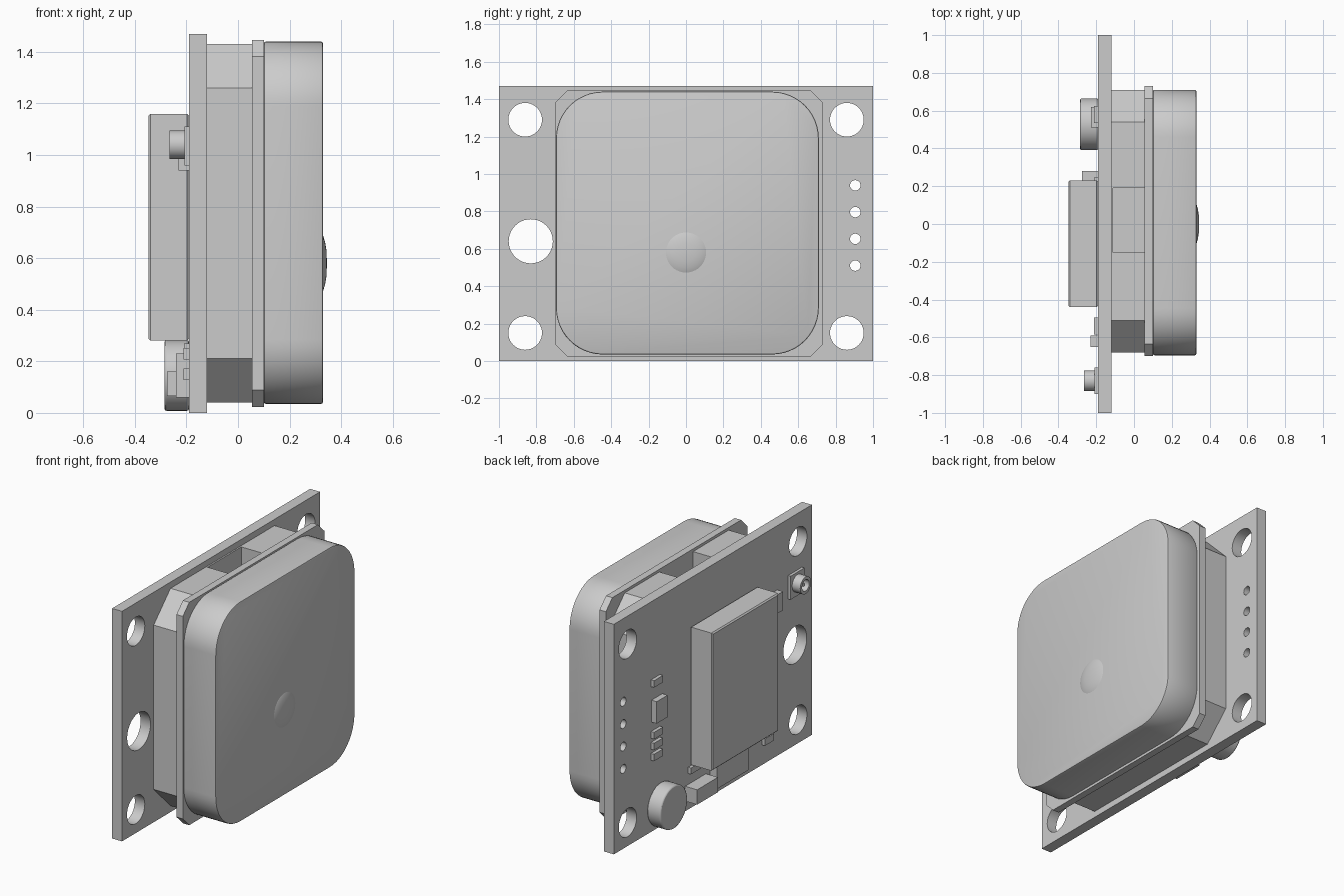
import bpy, bmesh, math
from mathutils import Matrix

cube = bpy.data.objects.get("Cube")
if cube:
    bpy.data.objects.remove(cube, do_unlink=True)

grey = bpy.data.materials.new("plain grey")
grey.use_nodes = True
grey.diffuse_color = (0.6, 0.6, 0.6, 1)
grey.node_tree.nodes["Principled BSDF"].inputs["Base Color"].default_value = (0.6, 0.6, 0.6, 1)

BACK, FRONT = -0.19, -0.12      # the two faces of the circuit board


def finish(bm, name):
    bmesh.ops.recalc_face_normals(bm, faces=bm.faces)
    mesh = bpy.data.meshes.new(name)
    bm.to_mesh(mesh)
    bm.free()
    mesh.materials.append(grey)
    obj = bpy.data.objects.new(name, mesh)
    bpy.context.collection.objects.link(obj)
    return obj


def activate(obj):
    bpy.ops.object.select_all(action='DESELECT')
    obj.select_set(True)
    bpy.context.view_layer.objects.active = obj


def smooth(obj):
    activate(obj)
    bpy.ops.object.shade_smooth_by_angle(angle=math.radians(35))


def slab(name, x, y, z, corner=0, segments=1, edge=0, edge_segments=1):
    """Box along x with optional cut or rounded corners and softened rims."""
    bm = bmesh.new()
    bmesh.ops.create_cube(bm, size=1)
    for v in bm.verts:
        v.co = [r[0] if c < 0 else r[1] for c, r in zip(v.co, (x, y, z))]
    if corner:
        along = [e for e in bm.edges if abs(e.verts[0].co.x - e.verts[1].co.x) > 1e-4]
        bmesh.ops.bevel(bm, geom=along, offset=corner, segments=segments,
                        profile=0.5, affect='EDGES')
    if edge:
        rims = [e for e in bm.edges if abs(e.verts[0].co.x - e.verts[1].co.x) < 1e-4]
        bmesh.ops.bevel(bm, geom=rims, offset=edge, segments=edge_segments,
                        profile=0.5, affect='EDGES')
    return finish(bm, name)


def add_disc(bm, x0, x1, y, z, r, r_end=None, segments=40):
    turn = Matrix.Translation(((x0 + x1) / 2, y, z)) @ Matrix.Rotation(math.pi / 2, 4, 'Y')
    bmesh.ops.create_cone(bm, cap_ends=True, segments=segments, radius1=r,
                          radius2=r if r_end is None else r_end,
                          depth=abs(x1 - x0), matrix=turn)


def disc(name, *args, **kw):
    bm = bmesh.new()
    add_disc(bm, *args, **kw)
    return finish(bm, name)


def cut(obj, cutter):
    mod = obj.modifiers.new("cut", 'BOOLEAN')
    mod.object, mod.operation, mod.solver = cutter, 'DIFFERENCE', 'EXACT'
    activate(obj)
    bpy.ops.object.modifier_apply(modifier=mod.name)
    bpy.data.objects.remove(cutter, do_unlink=True)


# Circuit board with mounting, cable and pin holes
board = slab("circuit_board", (BACK, FRONT), (-1, 1), (0, 1.47))
bm = bmesh.new()
for y in (-0.86, 0.86):
    for z in (0.15, 1.29):
        add_disc(bm, -0.3, 0, y, z, 0.09)
add_disc(bm, -0.3, 0, -0.83, 0.64, 0.118)
for i in range(4):
    add_disc(bm, -0.3, 0, 0.905, 0.51 + i * 0.143, 0.028, segments=24)
cut(board, finish(bm, "hole_cutter"))
smooth(board)

# Spacer block with cut corners and a notch in its top
spacer = slab("spacer_block", (FRONT, 0.055), (-0.68, 0.71), (0.04, 1.43), corner=0.17)
cut(spacer, slab("notch_cutter", (-0.11, 0.08), (-0.15, 0.19), (1.28, 1.6)))

# Flange plate and rounded cover with its centre dimple
slab("flange_plate", (0.055, 0.1), (-0.70, 0.73), (0.023, 1.447), corner=0.065)
smooth(slab("rounded_cover", (0.1, 0.33), (-0.695, 0.71), (0.035, 1.44),
            corner=0.25, segments=12, edge=0.008, edge_segments=2))

bm = bmesh.new()
rings = [(0.325, 0.118), (0.331, 0.105), (0.338, 0.08), (0.343, 0.05), (0.345, 0)]
outline = [bm.verts.new((x, 0, 0.58 + r)) for x, r in rings]
edges = [bm.edges.new(pair) for pair in zip(outline, outline[1:])]
bmesh.ops.spin(bm, geom=outline + edges, cent=(0, 0, 0.58), axis=(1, 0, 0),
               angle=math.tau, steps=40)
bmesh.ops.remove_doubles(bm, verts=bm.verts, dist=1e-4)
smooth(finish(bm, "cover_button"))

# Large module on the back
slab("receiver_module", (-0.348, BACK), (-0.44, 0.23), (0.28, 1.16), edge=0.008)

# Round can
can = disc("round_can", -0.285, BACK, 0.528, 0.145, 0.137, segments=48)
bevel = can.modifiers.new("soft rim", 'BEVEL')
bevel.width, bevel.segments = 0.008, 2
smooth(can)

# Aerial socket: base, hollow barrel and pin
slab("socket_base", (-0.208, BACK), (-0.90, -0.76), (0.96, 1.11))
barrel = disc("socket_barrel", -0.265, -0.2, -0.83, 1.04, 0.055)
cut(barrel, disc("bore_cutter", -0.3, -0.215, -0.83, 1.04, 0.036))
smooth(barrel)
smooth(disc("socket_pin", -0.25, -0.21, -0.83, 1.04, 0.012, segments=16))

# Small surface parts: name, height, y range, z range
chips = [
    ("regulator_chip", 0.037, (0.51, 0.62), (0.70, 0.84)),
    ("edge_connector", 0.085, (0.07, 0.28), (0.065, 0.16)),
    ("memory_chip", 0.05, (-0.29, 0.03), (0.06, 0.23)),
    ("side_chip", 0.04, (-0.65, -0.59), (0.94, 1.06)),
    ("corner_chip", 0.02, (0.14, 0.25), (0.23, 0.27)),
]
for name, h, y, z in chips:
    slab(name, (BACK - h, BACK), y, z)

for i, (y, z) in enumerate([(0.58, 0.95), (0.58, 0.62), (0.58, 0.55),
                            (0.58, 0.48), (-0.54, 0.15), (-0.54, 0.23)]):
    slab("small_part_%d" % (i + 1), (BACK - 0.022, BACK),
         (y - 0.045, y + 0.045), (z - 0.022, z + 0.022))
